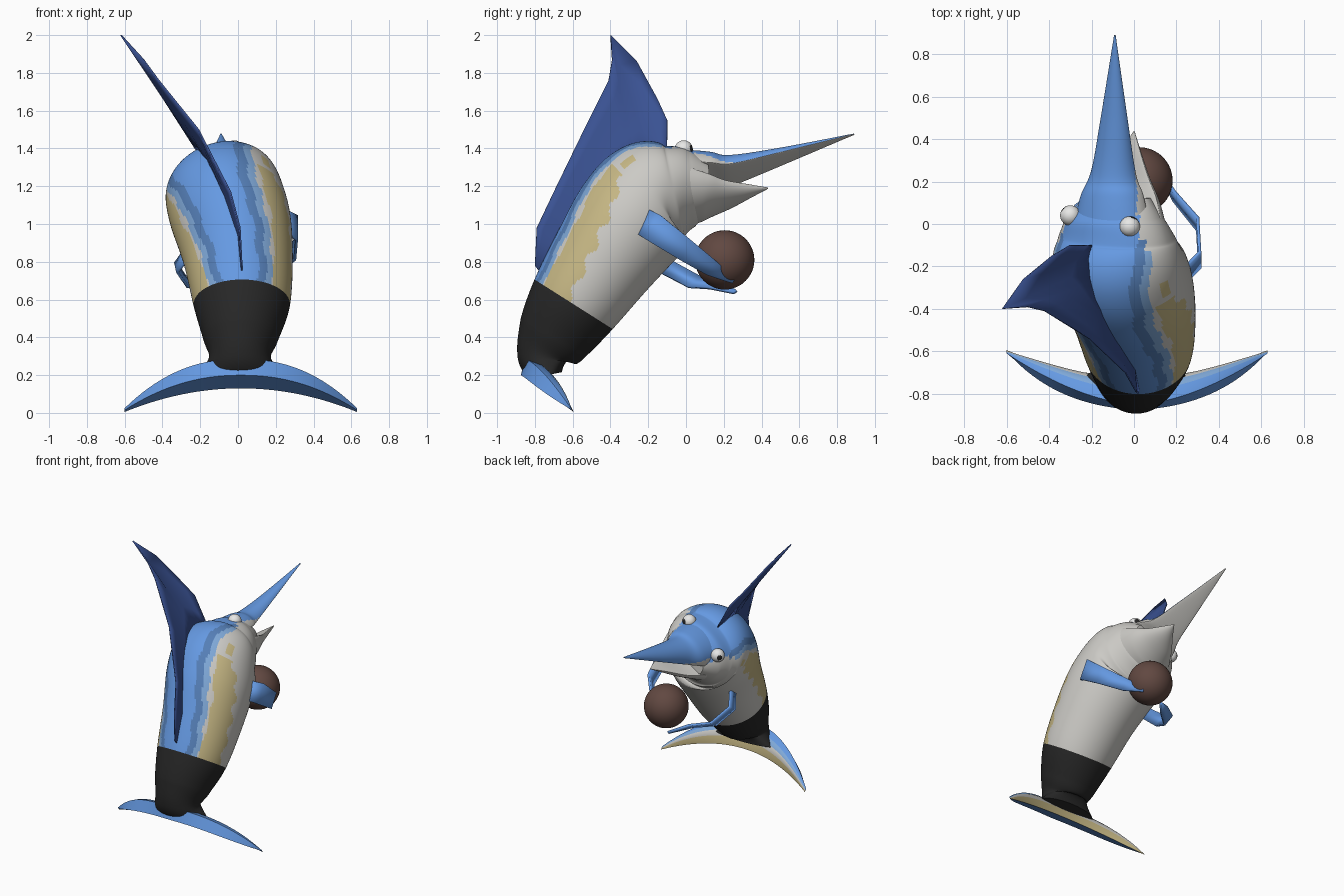
import bpy, bmesh, math
from mathutils import Vector

cube = bpy.data.objects.get("Cube")
if cube:
    bpy.data.objects.remove(cube, do_unlink=True)


def material(name, r, g, b):
    m = bpy.data.materials.new(name)
    m.use_nodes = True
    m.diffuse_color = (r, g, b, 1)
    node = next(n for n in m.node_tree.nodes if n.type == 'BSDF_PRINCIPLED')
    node.inputs["Base Color"].default_value = (r, g, b, 1)
    node.inputs["Roughness"].default_value = 0.7
    return m


BLUE, MID, LIGHT, GREY, TAN, BLACK, NAVY, BROWN, WHITE = range(9)
MATS = [material("sea blue", .13, .32, .76), material("deep blue", .09, .21, .47),
        material("pale blue", .21, .39, .68), material("belly grey", .6, .59, .56),
        material("sand", .56, .47, .23), material("band black", .02, .02, .02),
        material("fin navy", .042, .084, .29), material("ball brown", .12, .065, .053),
        material("eye white", .8, .8, .79)]
parts = []


def finish(name, bm):
    bmesh.ops.recalc_face_normals(bm, faces=bm.faces)
    me = bpy.data.meshes.new(name)
    bm.to_mesh(me)
    bm.free()
    for m in MATS:
        me.materials.append(m)
    ob = bpy.data.objects.new(name, me)
    bpy.context.collection.objects.link(ob)
    parts.append(ob)
    return ob


def spline(rows, steps):
    """Catmull-Rom through rows of numbers."""
    out = []
    last = len(rows) - 1
    for i in range(last):
        a, b, c, d = (rows[max(i - 1, 0)], rows[i], rows[i + 1], rows[min(i + 2, last)])
        for k in range(steps):
            t = k / steps
            out.append([q + t / 2 * (r - p + t * (2 * p - 5 * q + 4 * r - s + t * (3 * (q - r) + s - p)))
                        for p, q, r, s in zip(a, b, c, d)])
    return out + [list(rows[-1])]


def skin(bm, rings, paint, closed=True, caps=True):
    """Join rings of points with quads; paint(ring, column) gives the colour."""
    vs = [[bm.verts.new(p) for p in ring] for ring in rings]
    n = len(vs[0])
    for i in range(len(vs) - 1):
        for j in range(n if closed else n - 1):
            k = (j + 1) % n
            f = bm.faces.new((vs[i][j], vs[i][k], vs[i + 1][k], vs[i + 1][j]))
            f.material_index = paint(i, j)
    if caps:
        for i, ring in ((0, vs[0]), (len(vs) - 2, vs[-1])):
            bm.faces.new(ring).material_index = paint(i, n // 2)


def loft(name, stations, paint, steps=12, n=72):
    """Station: x, y, z, half width, height above, depth below, roll in degrees."""
    rows = spline(stations, steps)
    rings = []
    for i, (x, y, z, w, up_h, down_h, roll) in enumerate(rows):
        a, b = rows[max(i - 1, 0)], rows[min(i + 1, len(rows) - 1)]
        t = Vector((0, b[1] - a[1], b[2] - a[2])).normalized()
        side, up, r = Vector((1, 0, 0)), Vector((0, -t.z, t.y)), math.radians(roll)
        side, up = side * math.cos(r) + up * math.sin(r), up * math.cos(r) - side * math.sin(r)
        ring = []
        for j in range(n):
            q = math.tau * j / n
            h = up_h if math.cos(q) > 0 else down_h
            ring.append(Vector((x, y, z)) + side * w * math.sin(q) + up * h * math.cos(q))
        rings.append(ring)
    bm = bmesh.new()

    def colour(i, j):
        ang = (j + .5) * 360 / n
        return paint((i + .5) / steps, min(ang, 360 - ang))
    skin(bm, rings, colour)
    return finish(name, bm)


# Body: round sections that lean forward and roll sideways toward the head
def body_paint(s, ang):
    if s < 3:
        return BLACK
    wave = 1.5 * math.sin(s * 8)
    spread = min(1, .82 + (s - 3) * .12)
    top = 27 * spread + max(0, s - 5) * 9 + wave
    mid = top + (10 if s < 7.2 else 0)
    pale = mid + (8 if s < 6.8 else 0)
    if ang < top:
        return BLUE
    if ang < mid:
        return MID
    if ang < pale:
        return LIGHT
    end = max(0, s - 5.1)
    if s < 5.75 and 51 * spread + 8 * end - wave < ang < 84 + 4 * math.sin(s * 11) - 10 * end:
        return TAN
    if 5.85 < s < 6.1 and 64 < ang < 74:
        return TAN
    return GREY


body = [(.01, -.735, .2, .24, .09, .08, 0), (.01, -.75, .29, .165, .145, .15, 0),
        (.015, -.7, .4, .2, .2, .2, 0), (.02, -.595, .575, .255, .245, .245, 2),
        (0, -.44, .81, .29, .283, .283, 8), (-.04, -.29, 1.02, .32, .315, .315, 17),
        (-.07, -.17, 1.15, .315, .305, .31, 27), (-.085, -.065, 1.185, .285, .215, .27, 30),
        (-.09, .03, 1.195, .24, .185, .2, 30), (-.08, .125, 1.2, .17, .1, .12, 30)]
loft("body", body, body_paint, steps=18, n=144)

# Upper bill: domed top over a flat underside
loft("upper_bill", [(-.1, -.02, 1.235, .2, .145, .03, 30), (-.095, .13, 1.245, .165, .13, .01, 30),
                    (-.09, .25, 1.265, .115, .1, .01, 30), (-.09, .5, 1.345, .07, .055, .008, 30),
                    (-.09, .89, 1.475, .004, .004, .003, 30)],
     lambda s, ang: BLUE if ang < min(52 + 17 * s, 91) else GREY)

# Lower jaw: flat top over a rounded chin
loft("lower_jaw", [(-.08, .0, 1.18, .24, .02, .19, 30), (-.065, .1, 1.17, .2, .01, .14, 30),
                   (-.045, .2, 1.165, .14, .01, .08, 30), (-.02, .33, 1.18, .062, .008, .04, 30),
                   (0, .435, 1.19, .004, .003, .003, 30)], lambda s, ang: GREY)

# Tail: a crescent that sweeps down to both tips
bm = bmesh.new()
rings = []
count = 40
for i in range(count + 1):
    u = 2 * i / count - 1
    a = abs(u)
    x = .015 + .615 * u
    top = Vector((x, -.85 + .24 * a ** 1.7, .285 - .26 * a ** 2.3))
    low = Vector((x, -.72 + .125 * a * a, .13 - .125 * a * a))
    full = 1 - a ** 4
    mid = (top + low) / 2
    rings.append([top, mid + Vector((0, -.09, -.008)) * full, low,
                  low.lerp(top, .3) + Vector((0, .03, .02)) * full,
                  mid + Vector((0, .035, .03)) * full, low.lerp(top, .75) + Vector((0, .03, .02)) * full])
tail_colours = [BLUE, BLUE, TAN, GREY, LIGHT, BLUE]
skin(bm, rings, lambda i, j: tail_colours[j])
finish("tail_fin", bm)


def plate(name, rings, colour, thick):
    bm = bmesh.new()
    skin(bm, rings, lambda i, j: colour, closed=False, caps=False)
    ob = finish(name, bm)
    mod = ob.modifiers.new("thickness", 'SOLIDIFY')
    mod.thickness = thick
    mod.offset = 0


# Dorsal fin: a curved sheet from the back line to its swept edge
base = [(.02, -.77, .74), (0, -.66, .93), (-.08, -.53, 1.14), (-.15, -.38, 1.31), (-.17, -.3, 1.34),
        (-.18, -.26, 1.35), (-.19, -.2, 1.36), (-.2, -.16, 1.36), (-.2, -.13, 1.36), (-.2, -.1, 1.36)]
edge = [(.02, -.8, .78), (.01, -.79, .98), (-.04, -.7, 1.17), (-.21, -.54, 1.5), (-.42, -.41, 1.76),
        (-.5, -.39, 1.87), (-.62, -.4, 2.0), (-.52, -.26, 1.86), (-.385, -.15, 1.66), (-.3, -.1, 1.55)]
plate("dorsal_fin", [[Vector(b).lerp(Vector(e), k / 4) for k in range(5)]
                     for b, e in zip(base, edge)], NAVY, .008)


# Arm fins: bent flat plates reaching round to the ball
def arm(name, across, path):
    rings = []
    for x, y, z, w in path:
        off = Vector(across) * w
        rings.append([Vector((x, y, z)) - off, Vector((x, y, z)) + off])
    plate(name, rings, BLUE, .016)


arm("left_arm_fin", (0, .5, .86), [(.24, -.24, 1.02, .07), (.31, -.17, .98, .075), (.3, 0, .86, .06),
                                   (.19, .13, .77, .045), (.12, .25, .7, .015)])
arm("right_arm_fin", (-.1, .75, .5), [(-.26, -.2, .86, .05), (-.325, -.1, .77, .055),
                                      (-.27, .05, .69, .05), (-.15, .15, .68, .04), (-.03, .26, .64, .012)])


# Ball and eyes
def ball(name, centre, radius, colour, look=None):
    bm = bmesh.new()
    bmesh.ops.create_uvsphere(bm, u_segments=40, v_segments=24, radius=radius)
    for f in bm.faces:
        f.material_index = colour
        if look and f.calc_center_median().normalized().dot(Vector(look).normalized()) > .92:
            f.material_index = BLACK
    bmesh.ops.translate(bm, verts=bm.verts, vec=centre)
    finish(name, bm)


ball("ball", (.025, .205, .81), .157, BROWN)
ball("left_eye", (-.02, -.012, 1.395), .048, WHITE, (.4, .9, .1))
ball("right_eye", (-.3, .04, 1.225), .048, WHITE, (-.75, .65, 0))

# Smooth shading with crisp edges
bpy.ops.object.select_all(action='DESELECT')
for ob in parts:
    ob.select_set(True)
bpy.context.view_layer.objects.active = parts[0]
bpy.ops.object.shade_smooth_by_angle(angle=math.radians(40))
